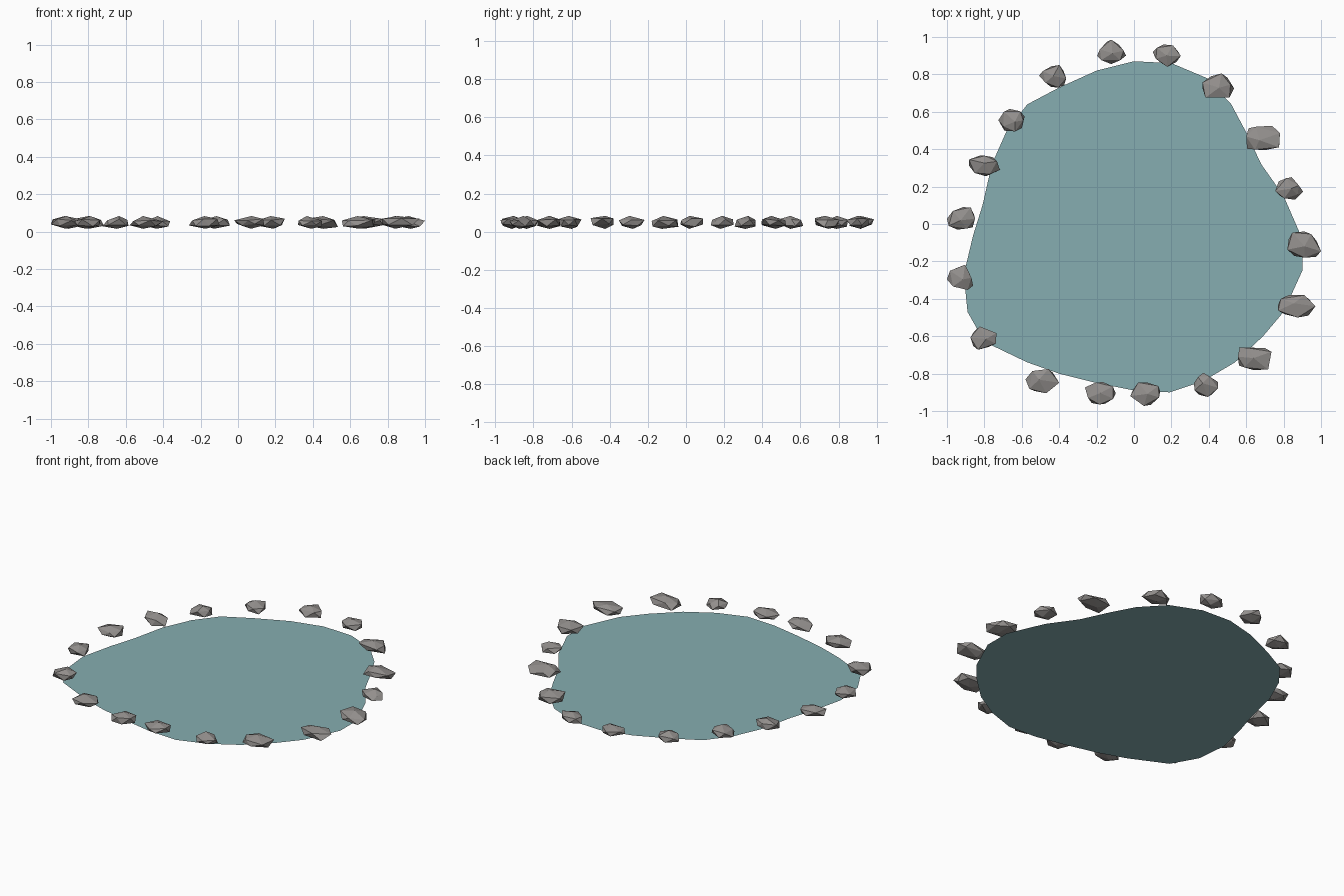
import bpy, bmesh, random
from mathutils import Matrix, Vector

if "Cube" in bpy.data.objects:
    bpy.data.objects.remove(bpy.data.objects["Cube"], do_unlink=True)

random.seed(4)


def material(name, rgb):
    mat = bpy.data.materials.new(name)
    mat.use_nodes = True
    color = (*rgb, 1.0)
    mat.diffuse_color = color
    mat.node_tree.nodes["Principled BSDF"].inputs["Base Color"].default_value = color
    return mat


def make_object(name, bm, mat):
    mesh = bpy.data.meshes.new(name)
    bm.to_mesh(mesh)
    bm.free()
    mesh.materials.append(mat)
    obj = bpy.data.objects.new(name, mesh)
    bpy.context.collection.objects.link(obj)
    return obj


water_blue = material("water_blue", (0.24, 0.42, 0.44))
stone_grey = material("stone_grey", (0.29, 0.275, 0.265))

# Water surface: one flat sheet with an irregular shoreline
shoreline = [
    (0, .87), (-.2, .82), (-.4, .73), (-.57, .64), (-.68, .5), (-.76, .32), (-.81, .1),
    (-.86, -.06), (-.91, -.27), (-.89, -.47), (-.8, -.63), (-.57, -.74), (-.4, -.8),
    (-.2, -.85), (0, -.89), (.19, -.9), (.37, -.84), (.54, -.74), (.69, -.6), (.8, -.47),
    (.9, -.25), (.9, -.08), (.8, .15), (.68, .32), (.6, .49), (.52, .64), (.39, .78), (.2, .86),
]
bm = bmesh.new()
bm.faces.new([bm.verts.new((x, y, 0)) for x, y in shoreline])
make_object("pond_water", bm, water_blue)


# Shore rocks: faceted icosahedra, roughened and fitted to a flat box
def rock(name, x, y, width, depth, bottom=0.015, top=0.083):
    bm = bmesh.new()
    bmesh.ops.create_icosphere(bm, subdivisions=1, radius=1)
    bm.transform(Matrix.Rotation(random.uniform(0, 6.28), 4, "Z"))
    for v in bm.verts:
        v.co += Vector([random.uniform(-.17, .17) for _ in range(3)])
    size = (width, depth, top - bottom)
    for axis in range(3):
        values = [v.co[axis] for v in bm.verts]
        low, span = min(values), max(values) - min(values)
        for v in bm.verts:
            v.co[axis] = ((v.co[axis] - low) / span - 0.5) * size[axis]
    obj = make_object(name, bm, stone_grey)
    obj.location = (x, y, (bottom + top) / 2)


# Centre and plan size of each rock, clockwise from the back
rocks = [
    (-.12, .92, .155, .13), (.175, .90, .15, .12), (.45, .74, .17, .13),
    (.69, .46, .18, .13), (.83, .19, .15, .12), (.91, -.11, .18, .14),
    (.87, -.44, .20, .12), (.645, -.72, .18, .12), (.385, -.86, .13, .13),
    (.06, -.91, .16, .125), (-.18, -.905, .165, .12), (-.49, -.84, .18, .13),
    (-.805, -.61, .14, .125), (-.93, -.285, .14, .135), (-.925, .03, .15, .12),
    (-.80, .31, .165, .11), (-.655, .555, .14, .12), (-.435, .79, .145, .12),
]
for i, spec in enumerate(rocks):
    rock(f"shore_rock_{i + 1}", *spec)
